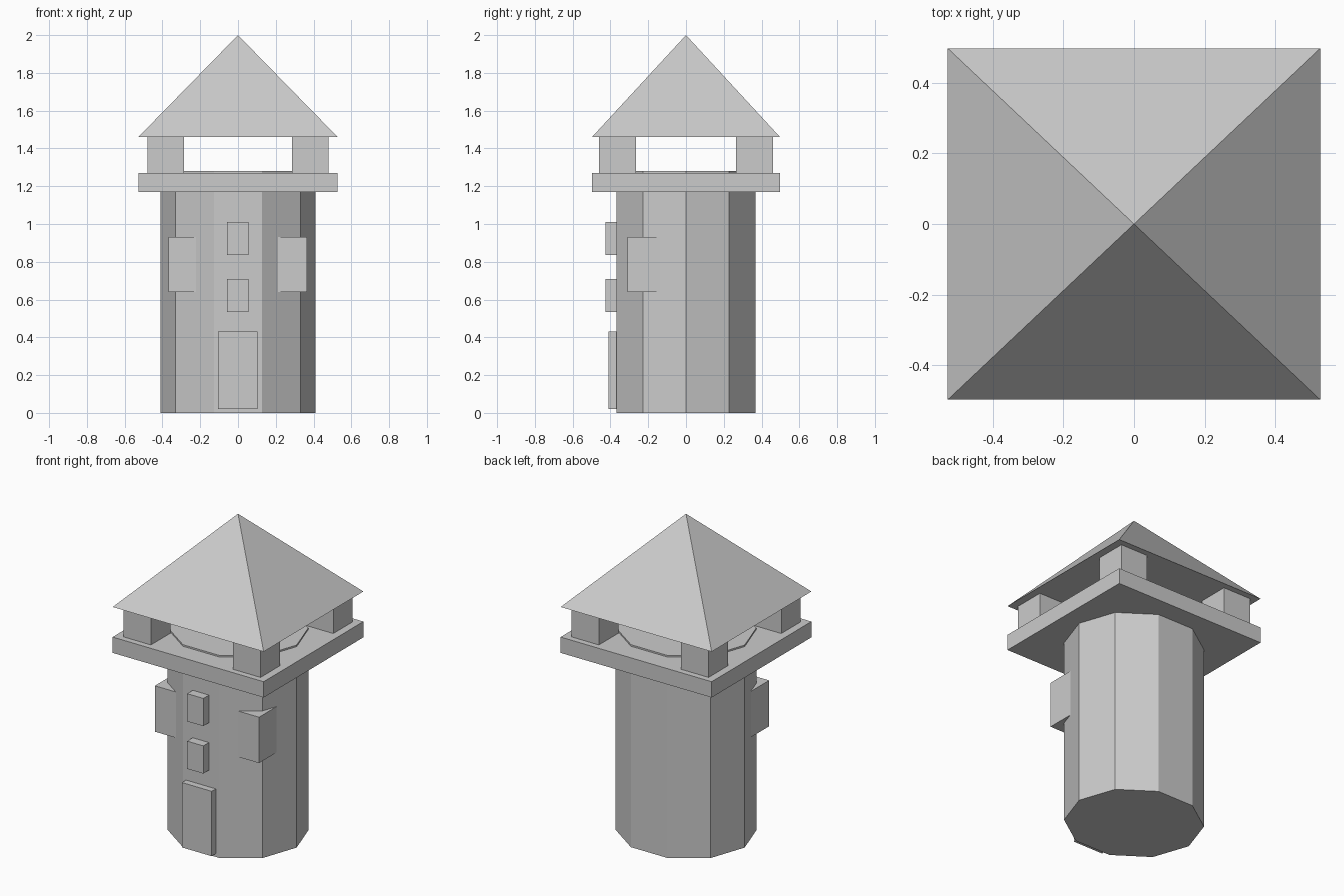
import bpy, math

if "Cube" in bpy.data.objects:
    bpy.data.objects.remove(bpy.data.objects["Cube"])

grey = bpy.data.materials.new("stone_grey")
grey.diffuse_color = (0.6, 0.6, 0.6, 1)
grey.use_nodes = True
grey.node_tree.nodes["Principled BSDF"].inputs["Base Color"].default_value = grey.diffuse_color


def mesh_object(name, verts, faces):
    me = bpy.data.meshes.new(name)
    me.from_pydata(verts, [], faces)
    me.materials.append(grey)
    ob = bpy.data.objects.new(name, me)
    bpy.context.collection.objects.link(ob)
    return ob


def prism(name, outline, z0, z1):
    # extrude a counter-clockwise outline from z0 to z1
    n = len(outline)
    verts = [(x, y, z) for z in (z0, z1) for x, y in outline]
    faces = [(i, (i + 1) % n, (i + 1) % n + n, i + n) for i in range(n)]
    faces += [tuple(reversed(range(n))), tuple(range(n, 2 * n))]
    return mesh_object(name, verts, faces)


def box(name, x0, x1, y0, y1, z0, z1):
    return prism(name, [(x0, y0), (x1, y0), (x1, y1), (x0, y1)], z0, z1)


# Ten-sided tower shaft, poking slightly through the platform
RX, RY = 0.41, 0.388
prism("tower_shaft", [(RX * math.cos(math.tau * i / 10), RY * math.sin(math.tau * i / 10))
                      for i in range(10)], 0, 1.28)

# Lookout platform
HX, HY = 0.528, 0.498
box("platform", -HX, HX, -HY, HY, 1.17, 1.27)

# Corner pillars
for sx in (-1, 1):
    for sy in (-1, 1):
        xs, ys = sorted((sx * 0.287, sx * 0.48)), sorted((sy * 0.266, sy * 0.46))
        box("corner_pillar", *xs, *ys, 1.27, 1.46)

# Pyramid roof
mesh_object("roof", [(-HX, -HY, 1.46), (HX, -HY, 1.46), (HX, HY, 1.46), (-HX, HY, 1.46), (0, 0, 2)],
            [(3, 2, 1, 0), (0, 1, 4), (1, 2, 4), (2, 3, 4), (3, 0, 4)])

# Door and the two windows above it
box("door", -0.105, 0.103, -0.41, -0.36, 0.02, 0.43)
for z in (0.535, 0.835):
    box("front_window", -0.058, 0.055, -0.425, -0.36, z, z + 0.175)

# Side bays set into the slanted walls
box("left_bay", -0.369, -0.2, -0.303, -0.12, 0.64, 0.93)
box("right_bay", 0.2, 0.364, -0.31, -0.13, 0.64, 0.93)
